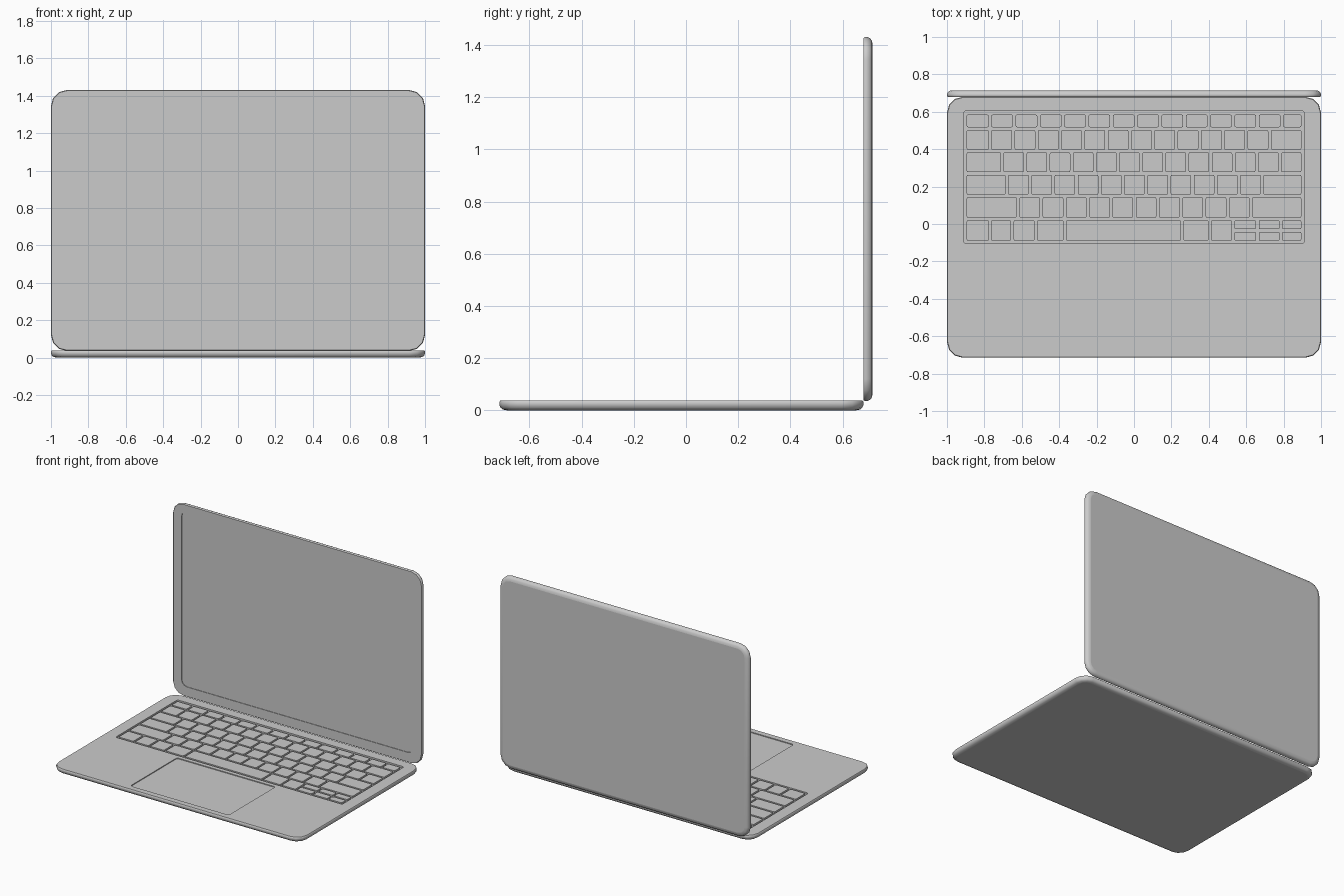
import bpy, bmesh, math
from mathutils import Matrix, Vector

if "Cube" in bpy.data.objects:
    bpy.data.objects.remove(bpy.data.objects["Cube"], do_unlink=True)

grey = bpy.data.materials.new("plain grey")
grey.use_nodes = True
colour = (0.6, 0.6, 0.6, 1)
grey.diffuse_color = colour
grey.node_tree.nodes["Principled BSDF"].inputs["Base Color"].default_value = colour


def ring(bm, box, z, radius, inset=0, steps=3):
    """Loop of vertices around a rounded rectangle (x0, x1, y0, y1)."""
    x0, x1, y0, y1 = box
    r = radius - inset
    corners = ((x1, y1, -1, -1), (x0, y1, 1, -1), (x0, y0, 1, 1), (x1, y0, -1, 1))
    verts = []
    for quarter, (x, y, sx, sy) in enumerate(corners):
        for i in range(steps + 1):
            a = math.pi / 2 * (quarter + i / steps)
            verts.append(bm.verts.new((x + sx * radius + r * math.cos(a),
                                       y + sy * radius + r * math.sin(a), z)))
    return verts


def bridge(bm, a, b, smooth=False):
    n = len(a)
    for i in range(n):
        f = bm.faces.new((a[i], a[(i + 1) % n], b[(i + 1) % n], b[i]))
        f.smooth = smooth


def loop_edges(bm, loop):
    found = []
    for a, b in zip(loop, loop[1:] + loop[:1]):
        found.append(bm.edges.get((a, b)) or bm.edges.new((a, b)))
    return found


def finish(bm, name):
    bmesh.ops.recalc_face_normals(bm, faces=bm.faces)
    mesh = bpy.data.meshes.new(name)
    bm.to_mesh(mesh)
    bm.free()
    mesh.materials.append(grey)
    ob = bpy.data.objects.new(name, mesh)
    bpy.context.collection.objects.link(ob)
    return ob


def panel(name, length, thick, recesses):
    """Rounded slab, soft underside, with sunken areas (box, radius, depth)."""
    bm = bmesh.new()
    box = (-1, 1, -length / 2, length / 2)
    profile = ((0.03, 0), (0.014, 0.003), (0.005, 0.01), (0, 0.021),
               (0, thick - 0.005), (0.004, thick))
    rings = [ring(bm, box, z, 0.085, inset) for inset, z in profile]
    for a, b in zip(rings, rings[1:]):
        bridge(bm, a, b, True)
    bm.faces.new(rings[0][::-1])
    edges = loop_edges(bm, rings[-1])
    for area, radius, depth in recesses:
        rim = ring(bm, area, thick, radius)
        floor = ring(bm, area, thick - depth, radius)
        bridge(bm, rim, floor)
        bm.faces.new(floor)
        edges += loop_edges(bm, rim)
    bmesh.ops.triangle_fill(bm, edges=edges, use_beauty=True, normal=Vector((0, 0, 1)))
    return finish(bm, name)


# Base with keyboard well and trackpad recess
LENGTH, THICK, SHIFT = 1.395, 0.038, 0.0175
well = (-0.91, 0.91, -0.105 + SHIFT, 0.605 + SHIFT)
pad = (-0.395, 0.395, -0.67 + SHIFT, -0.135 + SHIFT)
base = panel("base", LENGTH, THICK, [(well, 0.012, 0.012), (pad, 0.015, 0.006)])
base.location.y = -SHIFT

# Lid with sunken screen, standing upright behind the base
screen = (-0.93, 0.93, -0.625, 0.645)
lid = panel("lid", LENGTH, 0.035, [(screen, 0.045, 0.004)])
lid.data.transform(Matrix.Rotation(math.pi / 2, 4, "X"))
lid.location = (0, 0.715, 0.0355 + LENGTH / 2)


# Keys: end keys plus evenly spaced keys between them
def add_key(bm, x0, x1, y0, y1):
    g = 0.007
    box = (x0 + g, x1 - g, y0 + g, y1 - g)
    low = ring(bm, box, THICK - 0.012, 0.008, steps=2)
    top = ring(bm, box, THICK, 0.008, steps=2)
    bridge(bm, low, top)
    bm.faces.new(top)


def spread(first, count, last):
    step = (last - first) / count
    return [-0.902] + [first + step * i for i in range(count + 1)] + [0.902]


rows = [spread(-0.77, 12, 0.79), spread(-0.77, 12, 0.725), spread(-0.705, 12, 0.78),
        spread(-0.68, 11, 0.685), spread(-0.62, 10, 0.625),
        [-0.902, -0.77, -0.65, -0.525, -0.37, 0.257, 0.406, 0.53, 0.66, 0.785, 0.902]]
levels = [0.592, 0.51, 0.39, 0.27, 0.15, 0.027, -0.097]
bm = bmesh.new()
for r, row in enumerate(rows):
    top, bottom = levels[r], levels[r + 1]
    for x0, x1 in zip(row, row[1:]):
        if r == 5 and x0 > 0.5:          # arrow keys are half height
            middle = (top + bottom) / 2
            add_key(bm, x0, x1, middle, top)
            add_key(bm, x0, x1, bottom, middle)
        else:
            add_key(bm, x0, x1, bottom, top)
finish(bm, "keyboard_keys")
